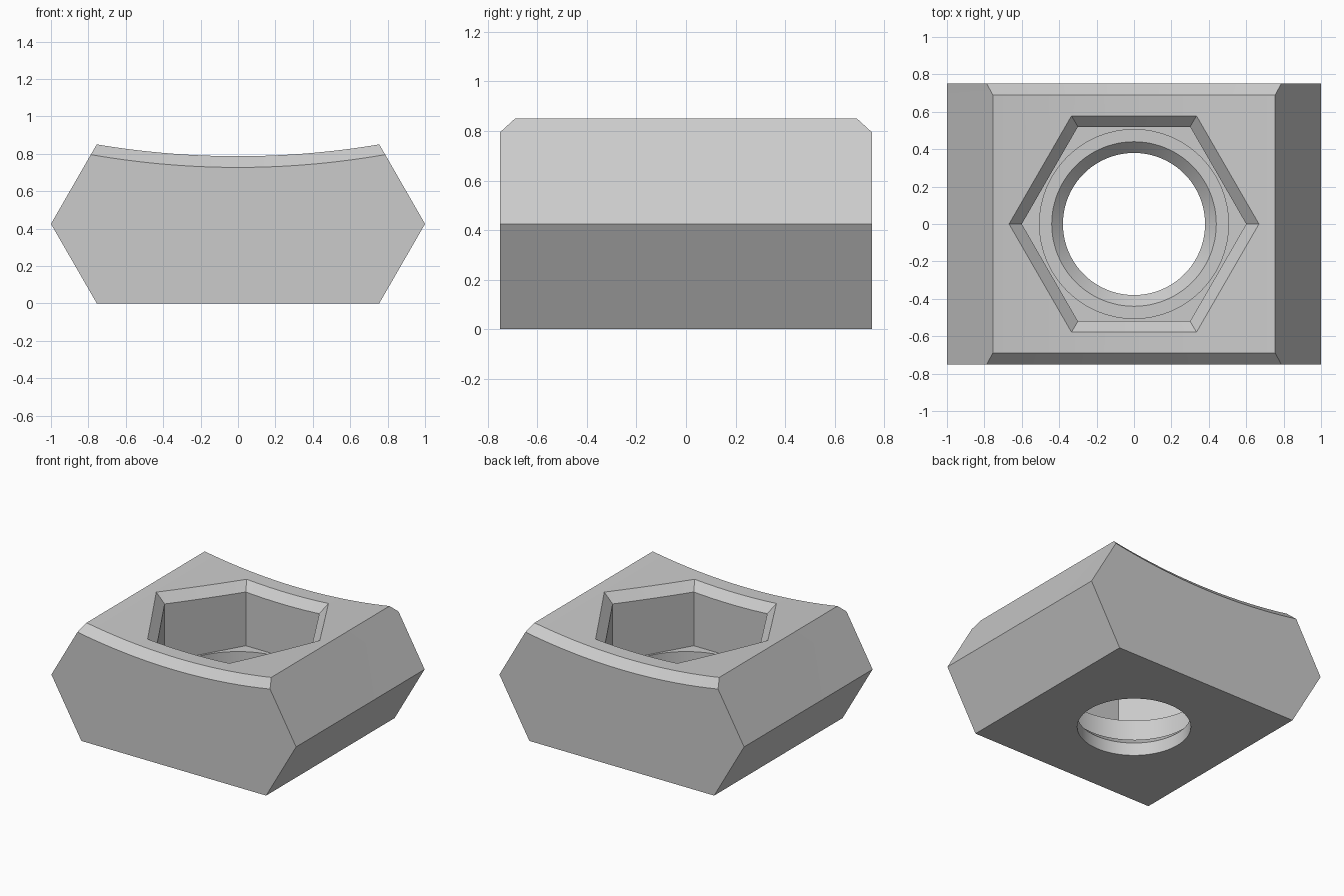
import bpy, bmesh, math

cube = bpy.data.objects.get("Cube")
if cube:
    bpy.data.objects.remove(cube, do_unlink=True)

CHAMFER = 0.06
FLOOR = 0.34

grey = bpy.data.materials.new("plain grey")
grey.use_nodes = True
colour = (0.6, 0.6, 0.6, 1)
grey.diffuse_color = colour
grey.node_tree.nodes["Principled BSDF"].inputs["Base Color"].default_value = colour


def saddle(x):
    """Height of the hollow top at x."""
    return 0.787 + 0.063 * (x / 0.755) ** 2


def loft(name, rings):
    """Closed solid through rings of equal point count, capped at both ends."""
    bm = bmesh.new()
    loops = [[bm.verts.new(p) for p in ring] for ring in rings]
    for a, b in zip(loops, loops[1:]):
        for i in range(len(a)):
            j = (i + 1) % len(a)
            bm.faces.new((a[i], a[j], b[j], b[i]))
    bm.faces.new(loops[0])
    bm.faces.new(loops[-1])
    bmesh.ops.recalc_face_normals(bm, faces=bm.faces)
    mesh = bpy.data.meshes.new(name)
    bm.to_mesh(mesh)
    bm.free()
    mesh.materials.append(grey)
    obj = bpy.data.objects.new(name, mesh)
    bpy.context.collection.objects.link(obj)
    return obj


# Body: six-sided section with a hollow top, chamfered along front and back
def section(y, half_width, drop, steps=40):
    pts = [(-0.755, y, 0), (0.755, y, 0), (1, y, 0.425)]
    for i in range(steps + 1):
        x = half_width * (1 - 2 * i / steps)
        pts.append((x, y, saddle(x) - drop))
    return pts + [(-1, y, 0.425)]


body = loft("nut_body", [
    section(-0.75, 0.787, CHAMFER), section(-0.69, 0.755, 0),
    section(0.69, 0.755, 0), section(0.75, 0.787, CHAMFER)])


# Hexagonal pocket, its chamfered rim following the hollow top
def hexagon(radius, height, steps=12):
    pts = []
    for k in range(6):
        a, b = math.radians(60 * k), math.radians(60 * (k + 1))
        for i in range(steps):
            t = i / steps
            x = radius * ((1 - t) * math.cos(a) + t * math.cos(b))
            y = radius * ((1 - t) * math.sin(a) + t * math.sin(b))
            pts.append((x, y, height(x)))
    return pts


pocket = loft("pocket_cutter", [
    hexagon(0.6, lambda x: FLOOR),
    hexagon(0.6, lambda x: saddle(x) - CHAMFER),
    hexagon(0.668, saddle),
    hexagon(0.736, lambda x: saddle(x) + CHAMFER),
    hexagon(0.736, lambda x: 1.2)])


# Stepped round hole with a countersunk lower lip
def circle(radius, z, count=96):
    return [(radius * math.cos(math.tau * i / count),
             radius * math.sin(math.tau * i / count), z) for i in range(count)]


hole = loft("hole_cutter", [
    circle(0.38, -0.2), circle(0.38, 0.095), circle(0.44, 0.155),
    circle(0.505, 0.155), circle(0.505, 0.5)])

# Cut the pocket and hole, then drop the cutters
bpy.context.view_layer.objects.active = body
for cutter in (pocket, hole):
    cutter.hide_render = True
    mod = body.modifiers.new("cut", "BOOLEAN")
    mod.operation = "DIFFERENCE"
    mod.solver = "EXACT"
    mod.object = cutter
    bpy.ops.object.modifier_apply(modifier=mod.name)
    bpy.data.objects.remove(cutter, do_unlink=True)

bpy.ops.object.select_all(action="DESELECT")
body.select_set(True)
bpy.ops.object.shade_smooth_by_angle(angle=math.radians(20))
